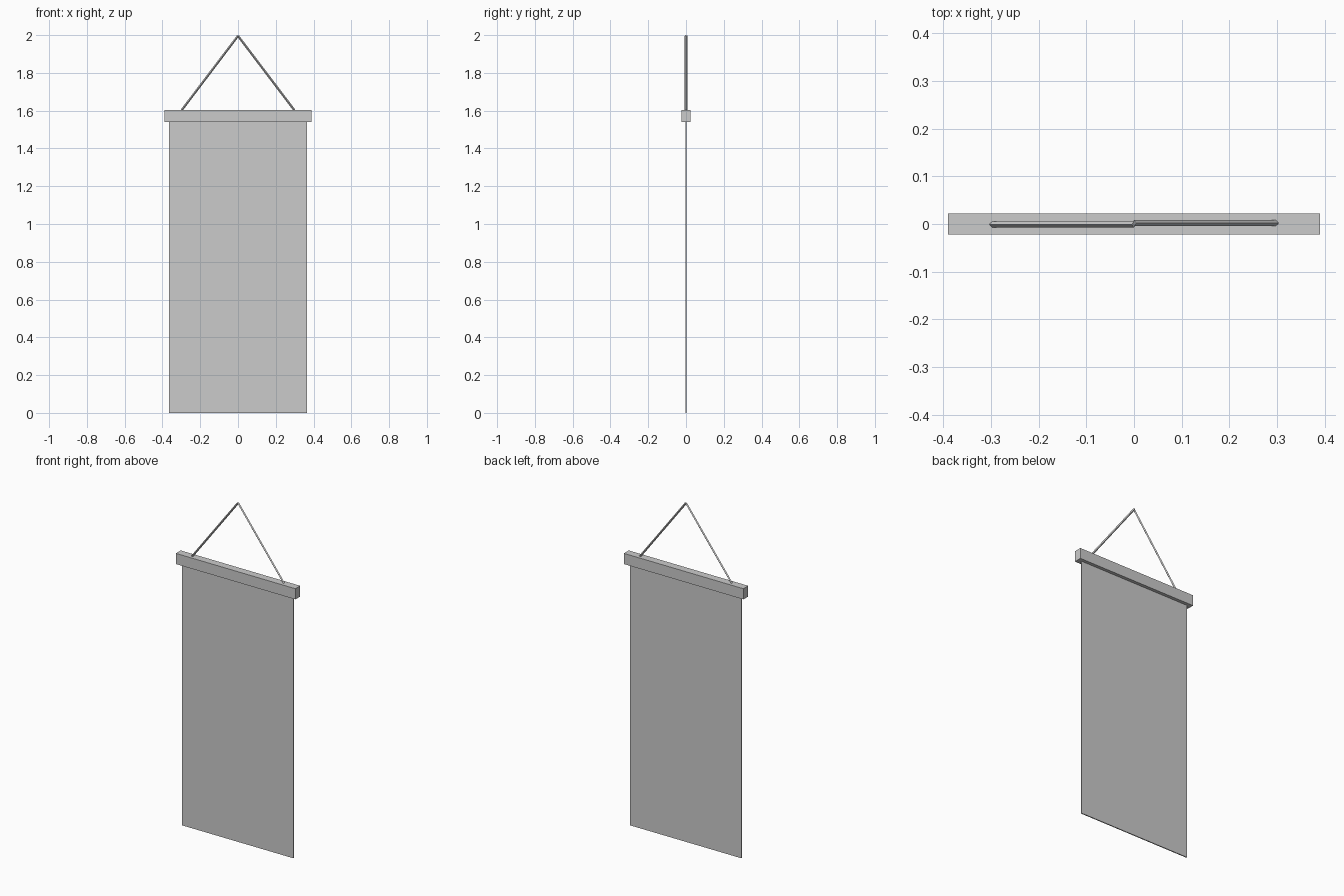
import bpy
from mathutils import Vector

if "Cube" in bpy.data.objects:
    bpy.data.objects.remove(bpy.data.objects["Cube"])


def box(name, size, centre):
    bpy.ops.mesh.primitive_cube_add(size=1, location=centre)
    ob = bpy.context.object
    ob.name = name
    ob.scale = size
    bpy.ops.object.transform_apply(location=False, rotation=False, scale=True)
    return ob


def cord(name, start, end, radius):
    a, b = Vector(start), Vector(end)
    d = b - a
    bpy.ops.mesh.primitive_cylinder_add(
        vertices=4, radius=radius, depth=d.length, location=(a + b) / 2)
    ob = bpy.context.object
    ob.name = name
    ob.rotation_mode = 'QUATERNION'
    ob.rotation_quaternion = d.to_track_quat('Z', 'Y')
    return ob


# Hanging cloth
box("banner_cloth", (0.728, 0.006, 1.545), (0, 0, 0.7725))

# Wooden bar holding the cloth
box("top_bar", (0.78, 0.045, 0.063), (0, 0, 1.5725))

# Two cords meeting at the hanging point
for side, label, y in ((-1, "left", -0.001), (1, "right", 0.002)):
    cord(label + "_cord", (side * 0.299, y, 1.602), (0, y, 1.996), 0.006)
